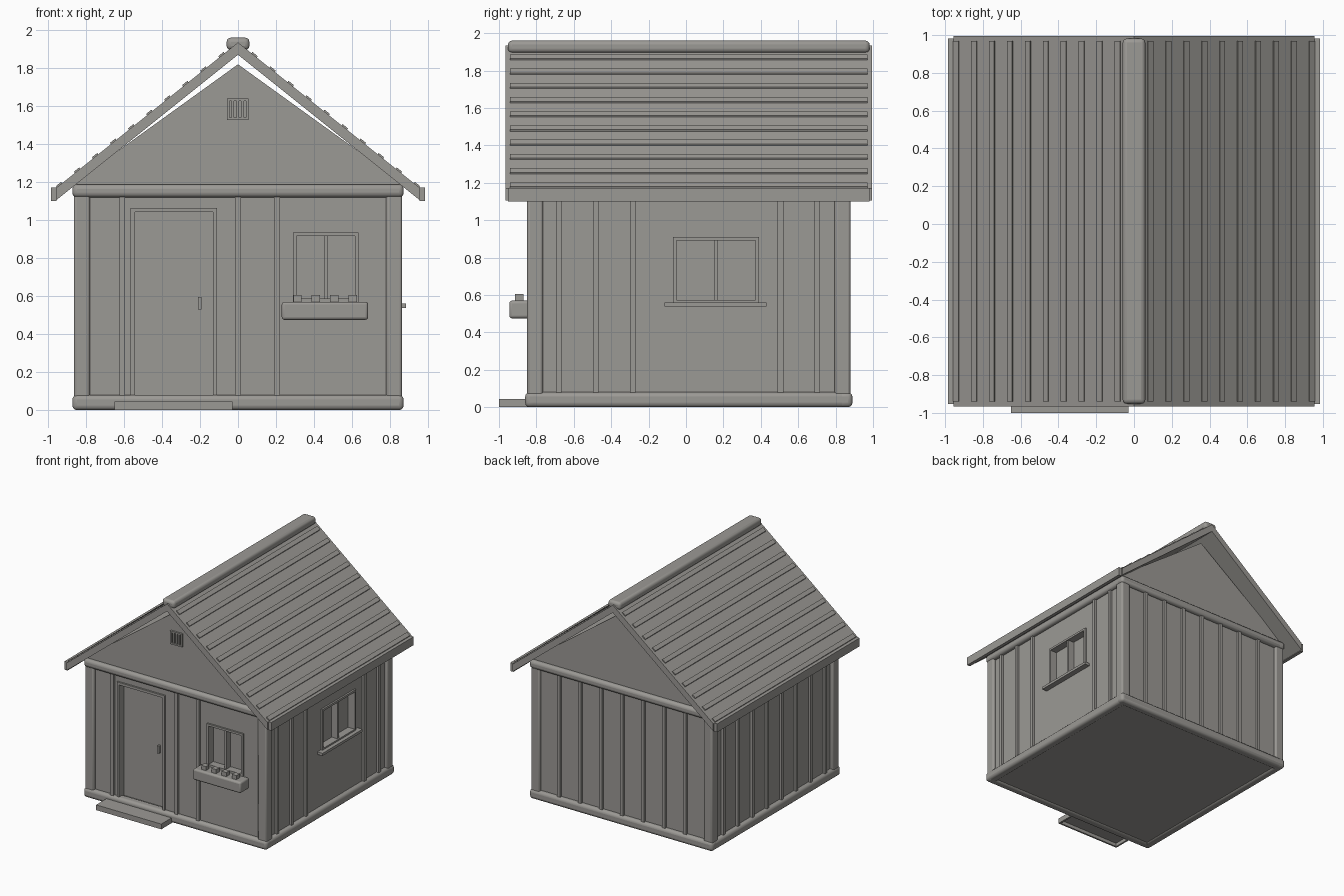
import bpy, bmesh, math

cube = bpy.data.objects.get("Cube")
if cube:
    bpy.data.objects.remove(cube, do_unlink=True)

grey = bpy.data.materials.new("warm_grey")
grey.use_nodes = True
grey.diffuse_color = (0.33, 0.32, 0.30, 1)
grey.node_tree.nodes["Principled BSDF"].inputs["Base Color"].default_value = (0.33, 0.32, 0.30, 1)

YC = 0.015                 # centre of the house in depth
WX, WY = 0.837, 0.84       # half sizes of the wall block
FRONT, BACK = YC - WY, YC + WY
ROOF_TOP, SLOPE = 1.935, 0.8
RECESS = 0.05              # depth of door and window openings


def prism(name, profile, y0, y1):
    """Extrude an x-z outline along y."""
    bm = bmesh.new()
    face = bm.faces.new([bm.verts.new((x, y0, z)) for x, z in profile])
    new = bmesh.ops.extrude_face_region(bm, geom=[face])["geom"]
    verts = [v for v in new if isinstance(v, bmesh.types.BMVert)]
    bmesh.ops.translate(bm, verts=verts, vec=(0, y1 - y0, 0))
    bmesh.ops.recalc_face_normals(bm, faces=bm.faces)
    mesh = bpy.data.meshes.new(name)
    bm.to_mesh(mesh)
    bm.free()
    mesh.materials.append(grey)
    obj = bpy.data.objects.new(name, mesh)
    bpy.context.collection.objects.link(obj)
    return obj


def box(name, x0, x1, y0, y1, z0, z1, bevel=0):
    """Box from its limits, with optional rounded edges."""
    obj = prism(name, [(x0, z0), (x1, z0), (x1, z1), (x0, z1)], y0, y1)
    if bevel:
        mod = obj.modifiers.new("round", "BEVEL")
        mod.width, mod.segments = bevel, 3
        bpy.context.view_layer.objects.active = obj
        obj.select_set(True)
        bpy.ops.object.shade_smooth_by_angle(angle=math.radians(35))
        obj.select_set(False)
    return obj


def wall_box(name, side, u0, u1, z0, z1, out, inset=0.01):
    """Box on a wall: u runs along the wall, out is how far it stands proud."""
    if side == "front":
        return box(name, u0, u1, FRONT - out, FRONT + inset, z0, z1)
    if side == "back":
        return box(name, u0, u1, BACK - inset, BACK + out, z0, z1)
    if side == "right":
        return box(name, WX - inset, WX + out, u0, u1, z0, z1)
    return box(name, -WX - out, -WX + inset, u0, u1, z0, z1)


def opening(name, side, u0, u1, z0, z1):
    """Recess cut into the wall block."""
    cutter = wall_box(name + "_cutter", side, u0, u1, z0, z1, 0.05, RECESS)
    cutter.hide_render = True
    cutter.hide_viewport = True
    mod = walls.modifiers.new("recess", "BOOLEAN")
    mod.object, mod.operation, mod.solver = cutter, "DIFFERENCE", "EXACT"


def ring(name, side, u0, u1, z0, z1, width, out, inset=0.01, bottom=True):
    """Picture-frame trim from bars."""
    wall_box(name + "_side_a", side, u0, u0 + width, z0, z1, out, inset)
    wall_box(name + "_side_b", side, u1 - width, u1, z0, z1, out, inset)
    wall_box(name + "_head", side, u0 + width, u1 - width, z1 - width, z1, out, inset)
    if bottom:
        wall_box(name + "_foot", side, u0 + width, u1 - width, z0, z0 + width, out, inset)


def window(side, u0, u1, z0, z1):
    """Recessed pane with frame and centre bar."""
    name = side + "_window"
    opening(name, side, u0 + .01, u1 - .01, z0 + .01, z1 - .01)
    ring(name + "_frame", side, u0, u1, z0, z1, 0.018, 0.015, RECESS)
    mid = (u0 + u1) / 2
    wall_box(name + "_bar", side, mid - .01, mid + .01, z0 + .01, z1 - .01, 0.004, RECESS)


# Wall block and gables
walls = box("walls", -WX, WX, FRONT, BACK, 0.01, 1.18)
gable = [(-0.86, 1.15), (0.86, 1.15), (0.86, 1.2), (0, 1.82), (-0.86, 1.2)]
prism("gable_front", gable, FRONT, FRONT + 0.03)
prism("gable_back", gable, BACK - 0.03, BACK)

# Rounded beams at floor and wall top
for label, z0, z1 in (("base", 0, 0.08), ("top", 1.12, 1.188)):
    x, y, r = 0.872, 0.875, 0.024
    box(label + "_beam_front", -x, x, YC - y, YC - y + 0.08, z0, z1, r)
    box(label + "_beam_back", -x, x, YC + y - 0.08, YC + y, z0, z1, r)
    box(label + "_beam_right", x - 0.08, x, YC - y, YC + y, z0, z1, r)
    box(label + "_beam_left", -x, -x + 0.08, YC - y, YC + y, z0, z1, r)

# Rounded corner posts
for sx in (-1, 1):
    for sy in (-1, 1):
        cx, cy, h = sx * 0.822, YC + sy * 0.822, 0.042
        box("corner_post", cx - h, cx + h, cy - h, cy + h, 0.05, 1.15, 0.014)

# Vertical battens
side_all = [-0.68 + 0.1975 * i for i in range(8)]
battens = {
    "front": [-0.61, 0, 0.205],
    "back": [-0.6 + 0.2 * i for i in range(7)],
    "left": side_all,
    "right": [u for u in side_all if not -0.2 < u < 0.45],
}
for side, places in battens.items():
    for u in places:
        wall_box(side + "_batten", side, u - .015, u + .015, 0.06, 1.14, 0.02)

# Door set back in its opening, with handle and hollow step
opening("door", "front", -0.55, -0.125, 0.07, 1.045)
ring("door_frame", "front", -0.565, -0.11, 0.07, 1.065, 0.022, 0.015, RECESS, bottom=False)
door_y = FRONT + RECESS
box("door_handle", -0.21, -0.193, door_y - 0.025, door_y + 0.01, 0.53, 0.595)
box("step_top", -0.65, -0.03, -1.0, FRONT, 0.03, 0.045)
box("step_front", -0.65, -0.03, -1.0, -0.985, 0, 0.03)
for x in (-0.65, -0.045):
    box("step_side", x, x + 0.015, -0.985, FRONT, 0, 0.03)

# Windows, sill and flower box
window("front", 0.29, 0.635, 0.57, 0.935)
window("right", -0.07, 0.39, 0.555, 0.91)
wall_box("window_sill", "right", -0.115, 0.43, 0.538, 0.56, 0.048)
box("flower_box", 0.23, 0.685, -0.945, FRONT, 0.475, 0.57, 0.015)
for i in range(4):
    x = 0.313 + 0.097 * i
    box("flower_block", x - .022, x + .022, -0.915, -0.87, 0.56, 0.605)

# Gable vent with slats
ring("vent_frame", "front", -0.058, 0.055, 1.527, 1.64, 0.012, 0.016)
for x in (-0.028, -0.002, 0.024):
    wall_box("vent_slat", "front", x - .007, x + .007, 1.535, 1.632, 0.012)


def roof_z(x, drop=0):
    return ROOF_TOP - drop - SLOPE * x


# Roof slabs, thin strips and eave boards, mirrored
for sx, label in ((-1, "left"), (1, "right")):
    edge = 0.956
    slab = [(0, roof_z(0)), (edge, roof_z(edge)), (edge, roof_z(edge, .065)), (0, roof_z(0, .065))]
    prism(label + "_roof", [(sx * x, z) for x, z in slab], YC - 0.98, YC + 0.98)
    for k in range(1, 11):
        a, b = 0.095 * k - 0.025, 0.095 * k + 0.003
        dx, dz = 0.005, 0.007
        strip = [(a, roof_z(a, .005)), (b, roof_z(b, .005)),
                 (b + dx, roof_z(b) + dz), (a + dx, roof_z(a) + dz)]
        prism(label + "_roof_strip", [(sx * x, z) for x, z in strip], YC - .955, YC + .955)
    x0, x1 = sorted((sx * edge, sx * 0.985))
    box(label + "_eave_board", x0, x1, YC - 0.967, YC + 0.967, 1.1, 1.172)

# Ridge cap
box("ridge_cap", -0.06, 0.06, YC - 0.967, YC + 0.967, 1.895, 1.96, 0.022)
